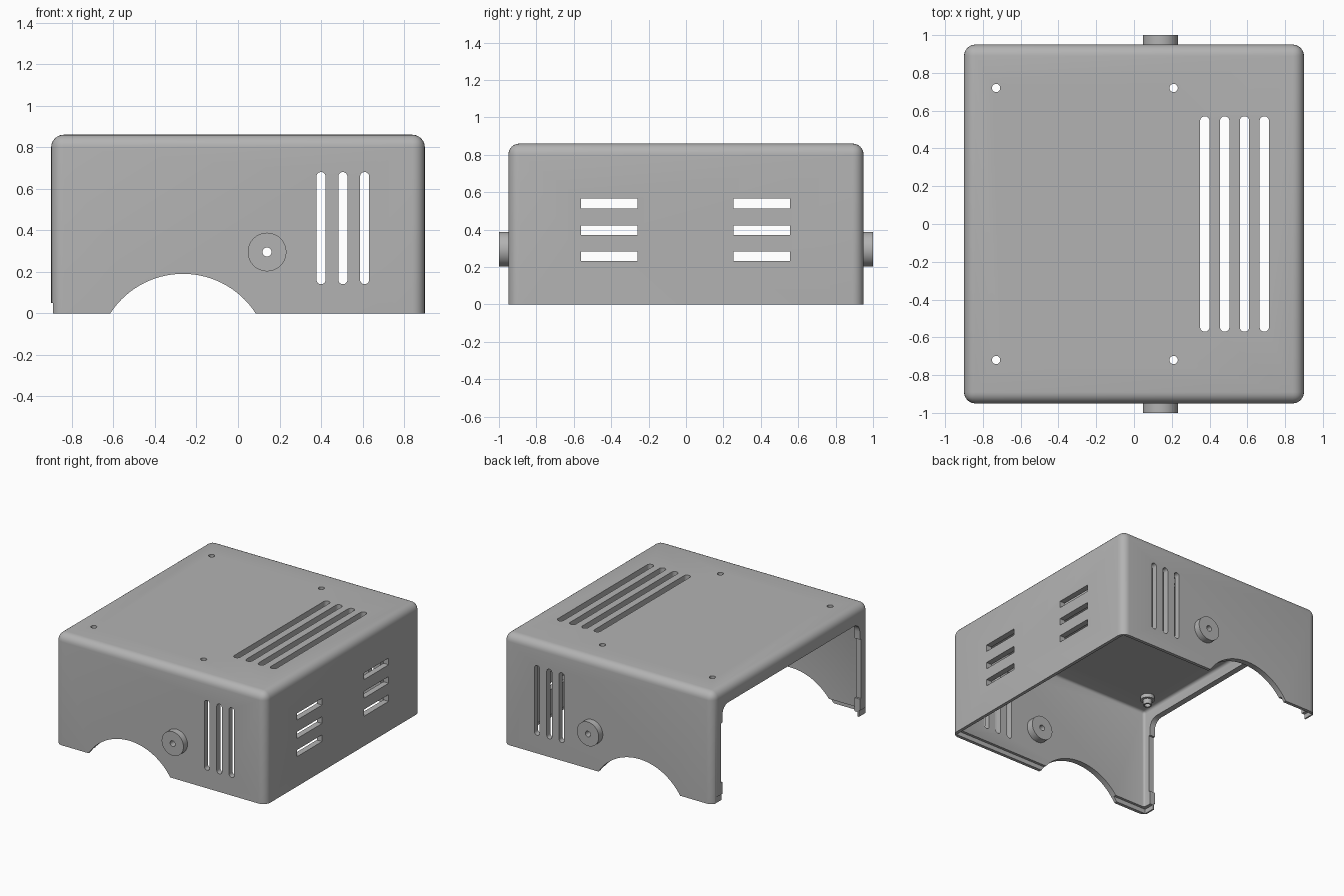
import bpy, bmesh, math
from mathutils import Matrix, Vector

scene = bpy.context.scene
if "Cube" in bpy.data.objects:
    bpy.data.objects.remove(bpy.data.objects["Cube"])

grey = bpy.data.materials.new("plain grey")
grey.use_nodes = True
grey.diffuse_color = (0.45, 0.45, 0.45, 1)
grey.node_tree.nodes["Principled BSDF"].inputs["Base Color"].default_value = grey.diffuse_color

WALL, HX, HY, TOP = 0.045, 0.9, 0.95, 0.86
TURN = {'X': Matrix.Rotation(math.pi / 2, 4, 'Y'),
        'Y': Matrix.Rotation(math.pi / 2, 4, 'X'),
        'Z': Matrix.Identity(4)}


def finish(bm, name):
    bmesh.ops.recalc_face_normals(bm, faces=bm.faces)
    mesh = bpy.data.meshes.new(name)
    bm.to_mesh(mesh)
    bm.free()
    mesh.materials.append(grey)
    obj = bpy.data.objects.new(name, mesh)
    scene.collection.objects.link(obj)
    return obj


def box(name, lo, hi, radius=0, pick=None, segments=6):
    """Box between two corners; edges chosen by pick(a, b) are rounded."""
    bm = bmesh.new()
    bmesh.ops.create_cube(bm, size=1)
    lo, hi = Vector(lo), Vector(hi)
    for v in bm.verts:
        v.co = (lo + hi) / 2 + v.co * (hi - lo)
    if radius:
        edges = [e for e in bm.edges if pick(*(v.co for v in e.verts))]
        bmesh.ops.bevel(bm, geom=edges, offset=radius, segments=segments,
                        profile=0.5, affect='EDGES')
    return finish(bm, name)


def rod(name, centre, radius, length, axis, sides=48):
    bm = bmesh.new()
    bmesh.ops.create_cone(bm, cap_ends=True, segments=sides, radius1=radius,
                          radius2=radius, depth=length,
                          matrix=Matrix.Translation(centre) @ TURN[axis])
    return finish(bm, name)


def cut(targets, cutter):
    for obj in targets:
        mod = obj.modifiers.new("cut", 'BOOLEAN')
        mod.object, mod.solver, mod.operation = cutter, 'EXACT', 'DIFFERENCE'
        bpy.context.view_layer.objects.active = obj
        bpy.ops.object.modifier_apply(modifier=mod.name)
    bpy.data.objects.remove(cutter)


def along(i):
    """Edge test: the edge runs along axis i."""
    return lambda a, b: abs(a[i] - b[i]) > 0.01


# Shell with rounded vertical and top edges
case = box("case", (-HX, -HY, 0), (HX, HY, TOP), 0.06,
           lambda a, b: max(a.z, b.z) > TOP - 0.01)
cut([case], box("cavity", (WALL - HX, WALL - HY, -1), (HX - WALL, HY - WALL, TOP - WALL),
                0.02, lambda a, b: max(a.z, b.z) > 0, 3))

# Stepped rim round the underside
cut([case], box("rim_step", (-HX + 0.02, -HY + 0.025, -1), (HX - 0.025, HY - 0.025, 0.035)))

# Open end with rounded upper corners and shallow side recesses
cut([case], box("opening", (-2, -0.84, -1), (-0.8, 0.84, 0.73), 0.07,
                lambda a, b: abs(a.x - b.x) > 0.1 and a.z > 0))
cut([case], box("opening_recess", (-2, -0.855, 0.14), (-0.8, 0.855, 0.6)))
cut([case], box("foot_step", (-2, -2, -1), (-HX + 0.008, 2, 0.05)))

# Arched clearance through front and back
cut([case], rod("arch", (-0.265, 0, -0.227), 0.417, 3, 'Y', 96))

# Tall vents through front and back
for i in range(3):
    x = 0.4 + 0.105 * i
    cut([case], box("tall_vent", (x - 0.022, -2, 0.14), (x + 0.022, 2, 0.68), 0.0215, along(1)))

# Long vents in the top
for i in range(4):
    x = 0.375 + 0.105 * i
    cut([case], box("top_vent", (x - 0.025, -0.57, 0.6), (x + 0.025, 0.57, 1), 0.0245, along(2)))

# Short vents in the closed side
for y in (-0.41, 0.405):
    for z in (0.257, 0.397, 0.54):
        cut([case], box("side_vent", (0.7, y - 0.152, z - 0.026), (1.1, y + 0.152, z + 0.026)))

parts = [case]

# Round bosses on front and back, drilled through with the wall
for name, s in (("front_boss", -1), ("back_boss", 1)):
    boss = rod(name, (0.14, s * 0.925, 0.295), 0.093, 0.15, 'Y', 64)
    cut([case, boss], rod("boss_hole", (0.14, s * 0.925, 0.295), 0.022, 0.4, 'Y', 24))
    parts.append(boss)

# Screw standoffs under the top, drilled through
for x in (-0.73, 0.21):
    for y in (-0.72, 0.72):
        collar = rod("standoff_collar", (x, y, 0.805), 0.05, 0.04, 'Z')
        tube = rod("standoff_tube", (x, y, 0.785), 0.032, 0.08, 'Z', 32)
        cut([case, collar, tube], rod("screw_hole", (x, y, 0.8), 0.022, 0.4, 'Z', 24))
        parts += [collar, tube]

# Smooth the curves, keep the edges sharp
bpy.ops.object.select_all(action='DESELECT')
for obj in parts:
    obj.select_set(True)
bpy.context.view_layer.objects.active = case
bpy.ops.object.shade_smooth_by_angle(angle=math.radians(30))
